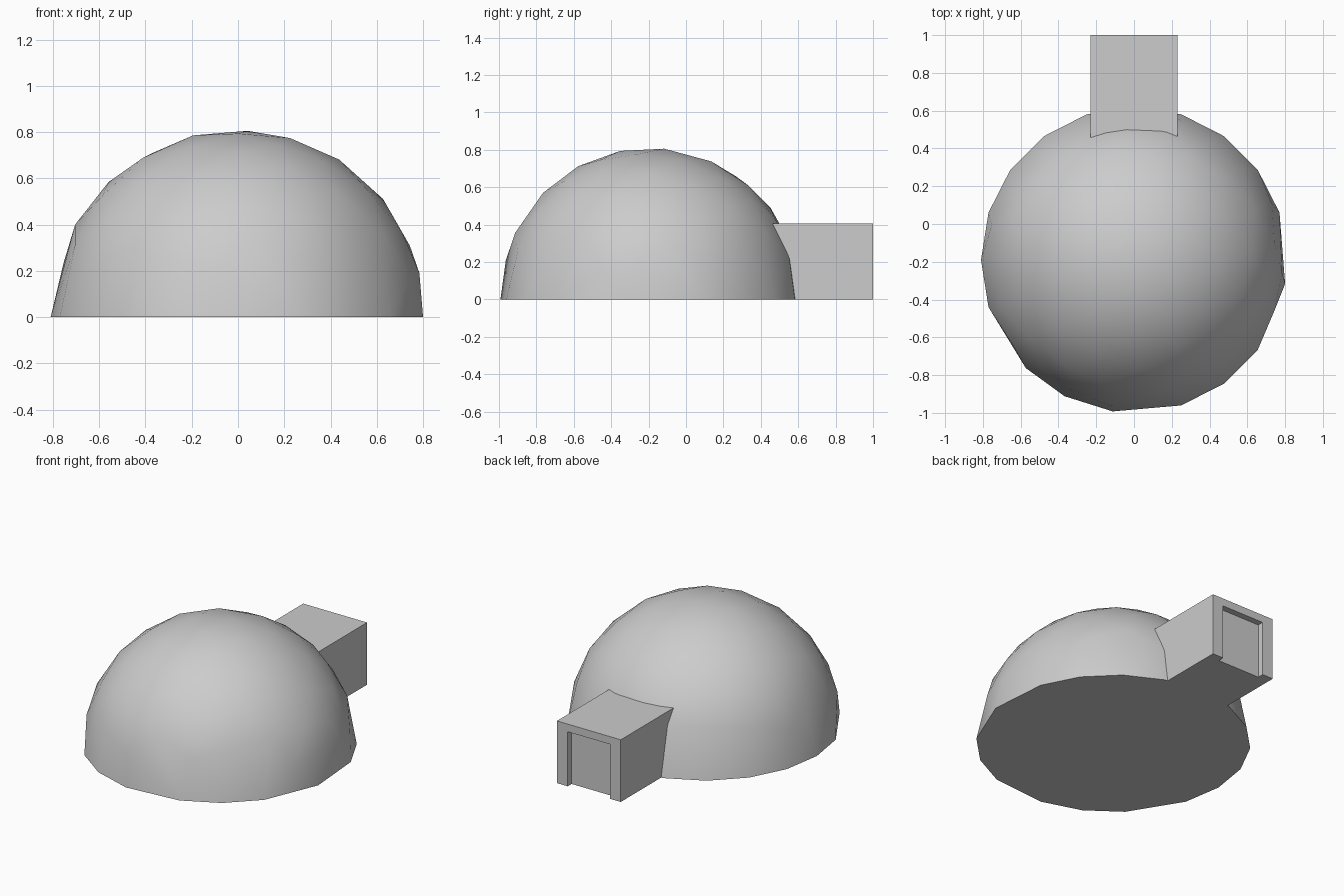
import bpy
import bmesh
from math import sin, cos, radians, sqrt
from mathutils import Vector, Matrix

default = bpy.data.objects.get("Cube")
if default:
    bpy.data.objects.remove(default, do_unlink=True)

RADIUS = 0.81
CENTRE_Y = -0.19

grey = bpy.data.materials.new("light grey")
grey.use_nodes = True
colour = (0.604, 0.604, 0.604, 1)
grey.diffuse_color = colour
grey.node_tree.nodes["Principled BSDF"].inputs["Base Color"].default_value = colour


def make_object(name, bm):
    bmesh.ops.recalc_face_normals(bm, faces=bm.faces[:])
    mesh = bpy.data.meshes.new(name)
    bm.to_mesh(mesh)
    bm.free()
    mesh.materials.append(grey)
    obj = bpy.data.objects.new(name, mesh)
    bpy.context.scene.collection.objects.link(obj)
    return obj


def make_box(name, low, high):
    low, high = Vector(low), Vector(high)
    bm = bmesh.new()
    bmesh.ops.create_cube(bm, size=1)
    bmesh.ops.scale(bm, vec=high - low, verts=bm.verts[:])
    bmesh.ops.translate(bm, vec=(low + high) / 2, verts=bm.verts[:])
    return make_object(name, bm)


def activate(obj):
    bpy.ops.object.select_all(action="DESELECT")
    obj.select_set(True)
    bpy.context.view_layer.objects.active = obj


# Dome: faceted upper half of a ball, wrapped onto an uneven base ring
bm = bmesh.new()
tilt = Matrix.Rotation(radians(20), 4, "X") @ Matrix.Rotation(radians(12), 4, "Y")
bmesh.ops.create_icosphere(bm, subdivisions=3, radius=RADIUS, matrix=tilt)
low_verts = [v for v in bm.verts if v.co.z < 0.17]
bmesh.ops.delete(bm, geom=low_verts, context="VERTS")
bmesh.ops.delete(bm, geom=bm.edges[:], context="EDGES_FACES")
points = [v.co.copy() for v in bm.verts]
bm.clear()
for p in points:
    bm.verts.new(p)
ring = [18, 36, 54, 72, 90, 108, 126, 144, 162, 180,
        198, 225, 243, 262, 288, 306, 324, 351]
for angle in ring:
    a = radians(angle)
    bm.verts.new((RADIUS * cos(a), RADIUS * sin(a), 0))
if len(points) == 0:
    # Fallback cap points spread evenly over the upper half
    for k in range(70):
        z = 0.2 + 0.8 * (k + 0.5) / 70
        r = sqrt(1 - z * z)
        bm.verts.new(Vector((r * cos(2.4 * k), r * sin(2.4 * k), z)) * RADIUS)
bmesh.ops.convex_hull(bm, input=bm.verts[:])
bmesh.ops.translate(bm, vec=(0, CENTRE_Y, 0), verts=bm.verts[:])
dome = make_object("dome", bm)
activate(dome)
bpy.ops.object.shade_smooth_by_angle(angle=radians(40))

# Entrance tunnel with a shallow doorway recess in its end
tunnel = make_box("entrance_tunnel", (-0.23, 0.3, 0), (0.23, 1, 0.405))
cutter = make_box("doorway_cutter", (-0.152, 0.96, -0.1), (0.152, 1.1, 0.355))
cutter.hide_render = True
cut = tunnel.modifiers.new("doorway", "BOOLEAN")
cut.operation = "DIFFERENCE"
cut.solver = "EXACT"
cut.object = cutter
activate(tunnel)
bpy.ops.object.modifier_apply(modifier=cut.name)
bpy.data.objects.remove(cutter, do_unlink=True)
